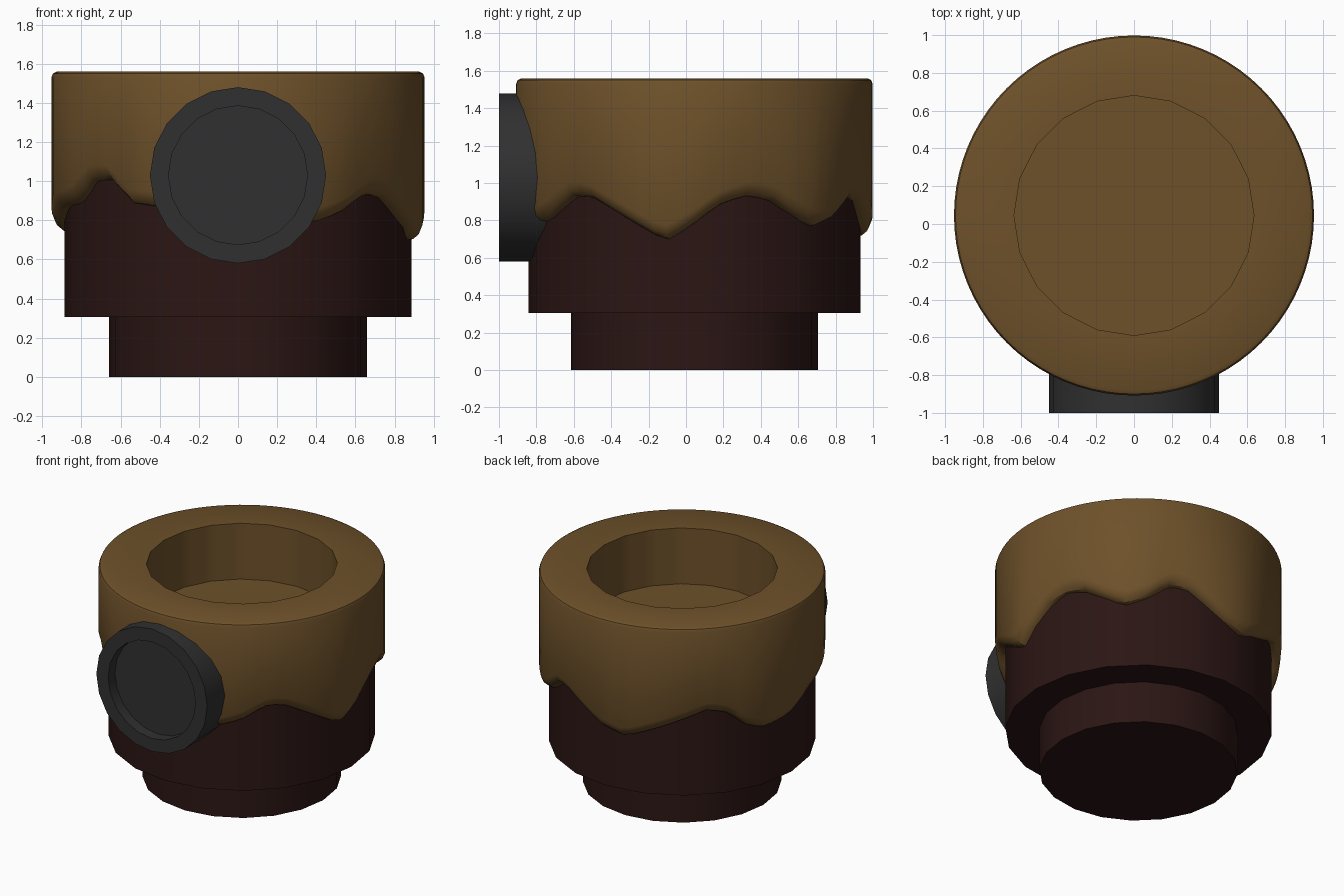
import bpy, bmesh, math

if "Cube" in bpy.data.objects:
    bpy.data.objects.remove(bpy.data.objects["Cube"])

CY = 0.045  # the pot axis sits slightly behind the origin


def material(name, rgb):
    m = bpy.data.materials.new(name)
    m.diffuse_color = (*rgb, 1)
    m.use_nodes = True
    m.node_tree.nodes["Principled BSDF"].inputs["Base Color"].default_value = m.diffuse_color
    return m


CLAY = material("dark_clay", (0.024, 0.008, 0.007))
GLAZE = material("brown_glaze", (0.155, 0.082, 0.023))
IRON = material("dark_grey", (0.03, 0.03, 0.03))


def lathe(name, rings, n, mat, close=True):
    """rings: functions of angle (0 = front, growing to the right) giving (r, z)."""
    bm = bmesh.new()
    loops = []
    for ring in rings:
        loop = []
        for i in range(n):
            a = 2 * math.pi * i / n
            r, z = ring(a)
            loop.append(bm.verts.new((r * math.sin(a), -r * math.cos(a), z)))
        loops.append(loop)
    for lo, hi in zip(loops, loops[1:]):
        for i in range(n):
            j = (i + 1) % n
            bm.faces.new((lo[i], lo[j], hi[j], hi[i]))
    if close:
        bm.faces.new(loops[0][::-1])
    bm.faces.new(loops[-1])
    bm.normal_update()
    me = bpy.data.meshes.new(name)
    bm.to_mesh(me)
    bm.free()
    ob = bpy.data.objects.new(name, me)
    bpy.context.collection.objects.link(ob)
    me.materials.append(mat)
    ob.location.y = CY
    bpy.ops.object.select_all(action='DESELECT')
    ob.select_set(True)
    bpy.context.view_layer.objects.active = ob
    bpy.ops.object.shade_smooth_by_angle(angle=math.radians(30))
    return ob


def fixed(r, z):
    return lambda a: (r, z)


def faceted(r, z, sides=20):
    """Ring that follows a coarse polygon outline."""
    step = 2 * math.pi / sides
    return lambda a: (r * math.cos(step / 2) / math.cos(a % step - step / 2), z)


# drip line: angle in degrees from the front, height of the glaze edge
DRIPS = [(0, .80), (27, .795), (35, .835), (44, .925), (52, .93), (60, .865), (80, .69),
         (88, .76), (98, .88), (107, .93), (116, .915), (124, .84), (134, .765),
         (144, .815), (153, .915), (160, .92), (170, .84), (180, .75), (190, .71),
         (200, .77), (217, .88), (225, .93), (233, .91), (244, .77), (253, .73),
         (264, .75), (280, .86), (296, .89), (307, 1.005), (315, 1.005),
         (324, .885), (332, .87), (360, .80)]


def drip(a):
    d = math.degrees(a) % 360
    for (a0, z0), (a1, z1) in zip(DRIPS, DRIPS[1:]):
        if a0 <= d <= a1:
            return z0 + (z1 - z0) * (d - a0) / (a1 - a0)


# clay body with narrower foot
lathe("pot_body", [fixed(.66, 0), fixed(.66, .305), fixed(.887, .305), fixed(.887, 1.12)], 20, CLAY)

# glaze coat: dripping edge, rounded rim, opening and floor
lathe("glaze_coat", [
    lambda a: (.87, drip(a)),
    lambda a: (.905, drip(a) + .005),
    lambda a: (.935, drip(a) + .03),
    lambda a: (.953, drip(a) + .075),
    fixed(.953, 1.53), fixed(.945, 1.55), fixed(.925, 1.56),
    faceted(.635, 1.56), faceted(.635, 1.15)], 80, GLAZE, close=False)

# round socket on the front with a shallow recess
socket = lathe("front_socket", [fixed(.45, 0), fixed(.45, .4), fixed(.355, .4), fixed(.355, .32)], 20, IRON)
socket.rotation_euler.x = math.pi / 2
socket.location = (0, -.6, 1.03)
